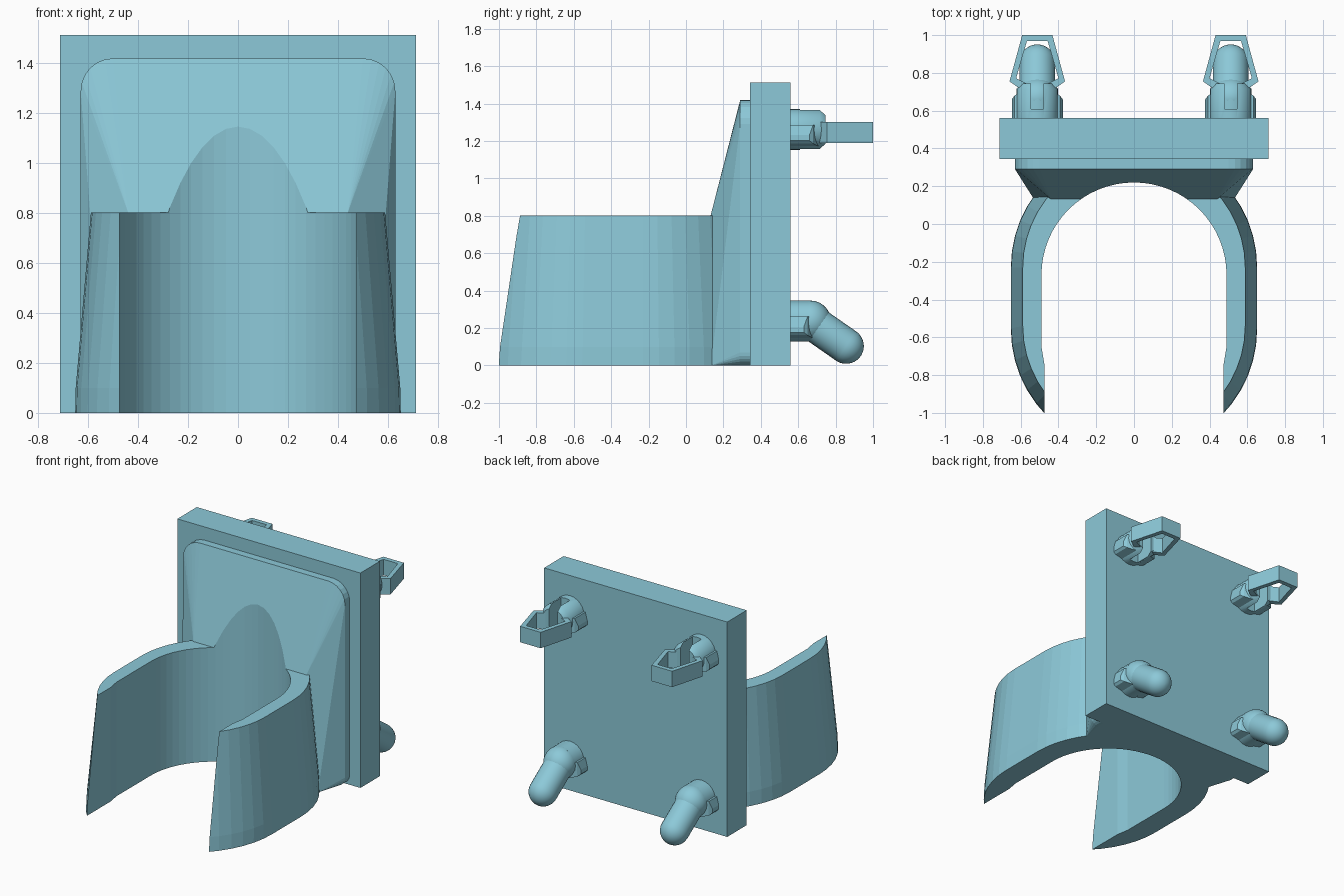
import bpy, bmesh
from math import sin, cos, pi
from mathutils import Vector

if "Cube" in bpy.data.objects:
    bpy.data.objects.remove(bpy.data.objects["Cube"])

teal = bpy.data.materials.new("teal_plastic")
teal.diffuse_color = (.264, .584, .69, 1)
teal.use_nodes = True
teal.node_tree.nodes["Principled BSDF"].inputs["Base Color"].default_value = teal.diffuse_color


def finish(name, bm, smooth=None):
    bmesh.ops.recalc_face_normals(bm, faces=bm.faces[:])
    mesh = bpy.data.meshes.new(name)
    bm.to_mesh(mesh)
    bm.free()
    mesh.materials.append(teal)
    ob = bpy.data.objects.new(name, mesh)
    bpy.context.collection.objects.link(ob)
    if smooth:
        bpy.ops.object.select_all(action='DESELECT')
        ob.select_set(True)
        bpy.context.view_layer.objects.active = ob
        bpy.ops.object.shade_smooth_by_angle(angle=smooth)
    return ob


def loft(name, rings, smooth=None):
    """Skin equal-length rings of points and cap both ends."""
    bm = bmesh.new()
    loops = [[bm.verts.new(p) for p in r] for r in rings]
    n = len(loops[0])
    for a, b in zip(loops, loops[1:]):
        for i in range(n):
            j = (i + 1) % n
            bm.faces.new((a[i], a[j], b[j], b[i]))
    bm.faces.new(loops[0])
    bm.faces.new(loops[-1])
    return finish(name, bm, smooth)


def hull(name, points):
    bm = bmesh.new()
    for p in points:
        bm.verts.new(p)
    bmesh.ops.convex_hull(bm, input=bm.verts[:])
    return finish(name, bm)


def arc(cx, cy, r, a0, a1, n):
    return [(cx + r * cos(a0 + (a1 - a0) * i / n), cy + r * sin(a0 + (a1 - a0) * i / n)) for i in range(n + 1)]


def prism(name, pts, z0, z1):
    return loft(name, [[(x, y, z) for x, y in pts] for z in (z0, z1)])


def box(name, x, y, z):
    return prism(name, [(x[0], y[0]), (x[1], y[0]), (x[1], y[1]), (x[0], y[1])], *z)


def cut(ob, cutter):
    m = ob.modifiers.new("cut", 'BOOLEAN')
    m.operation, m.solver, m.object = 'DIFFERENCE', 'EXACT', cutter
    bpy.context.view_layer.objects.active = ob
    bpy.ops.object.modifier_apply(modifier=m.name)


# Back plate
box("back_plate", (-.713, .713), (.343, .56), (0, 1.513))

# Clip body: tapered stadium shape, opened at the front by the bore cutter
body = []
for z, r, front in ((0, .652, -.556), (.1, .65, -.552), (.803, .589, -.54)):
    pts = arc(0, -.23, r, 0, pi, 24) + arc(0, front, r, pi, 2 * pi, 24)
    body.append([(x, y, z) for x, y in pts])
clip = loft("clip_ring", body)

# Sloped bracket: rounded rectangle narrowing to the clip
outline = []
for x, z, r, a in ((.5, 1.29, .13, 0), (-.5, 1.29, .13, pi / 2), (-.56, .07, .07, pi), (.56, .07, .07, 1.5 * pi)):
    outline += arc(x, z, r, a, a + pi / 2, 6)
corners = [(x, y, z) for y in (.29, .36) for x, z in outline]
for s in (-1, 1):
    corners += [(s * .53, .132, 0), (s * .44, .132, .803)]
bracket = hull("sloped_bracket", corners)

# Bore with a slightly narrower front opening
bore = prism("bore_cutter", arc(0, -.27, .49, 0, pi, 32) +
             [(-.49, -.65), (-.475, -.74), (-.475, -1.4), (.475, -1.4), (.475, -.74), (.49, -.65)], -.2, 1.7)
cut(clip, bore)
cut(bracket, bore)
bpy.data.objects.remove(bore)


def pin(name, stations, x):
    """Round pin swept through (y, z, radius, tilt) stations."""
    rings = []
    for y, z, r, t in stations:
        rings.append([Vector((x + r * cos(a), y + r * sin(a) * sin(t), z + r * sin(a) * cos(t)))
                      for a in (2 * pi * i / 24 for i in range(24))])
    return loft(name, rings, .7)


tilt = .555
d = Vector((cos(tilt), -sin(tilt)))
for side, s in (("left", -1), ("right", 1)):
    x = s * .512

    # Bent lower peg with a ball elbow and round tip
    pin("lower_peg_base_" + side, [(.54, .237, .11, 0), (.665, .237, .11, 0)], x)
    elbow, tip = Vector((.665, .237)), Vector((.856, .104))
    ball = bmesh.new()
    bmesh.ops.create_uvsphere(ball, u_segments=24, v_segments=16, radius=.11)
    bmesh.ops.translate(ball, vec=(x, elbow[0], elbow[1]), verts=ball.verts)
    finish("lower_peg_elbow_" + side, ball, .7)
    st = [(elbow[0], elbow[1], .095, tilt)]
    for i in range(8):
        a = i * pi / 2 / 7.3
        p = tip + d * .095 * sin(a)
        st.append((p[0], p[1], .095 * cos(a), tilt))
    pin("lower_peg_arm_" + side, st, x)

    # Split upper stem with a chamfered end
    stem = pin("upper_stem_" + side, [(.54, 1.262, .11, 0), (.715, 1.262, .11, 0), (.745, 1.262, .085, 0)], x)
    slot = box("slot_cutter", (x - .034, x + .034), (.61, .9), (1, 1.5))
    cut(stem, slot)
    bpy.data.objects.remove(slot)

    # Arrow-shaped snap loop
    half = [(.08, 1.0), (.147, .755), (.09, .715), (.04, .715), (.04, .735), (.112, .772), (.055, .968)]
    pts = [(x + u, y) for u, y in half] + [(x - u, y) for u, y in reversed(half)]
    prism("snap_loop_" + side, pts, 1.19, 1.302)

    # Wedge ribs on both sides of every fixing, blending into its underside
    for level, z in (("lower", .237), ("upper", 1.262)):
        for k, kn in ((-1, "a"), (1, "b")):
            end = .68 if level == "upper" else .65
            pts = []
            for u, lo, hi, e in ((.135, -.06, -.03, end - .02), (.12, -.075, .025, end), (.06, -.09, .025, end + .03)):
                pts += [(x + k * u, y, z + h) for y in (.55, e) for h in (lo, hi)]
            if k and level:
                hull("%s_rib_%s_%s" % (level, side, kn), pts)
